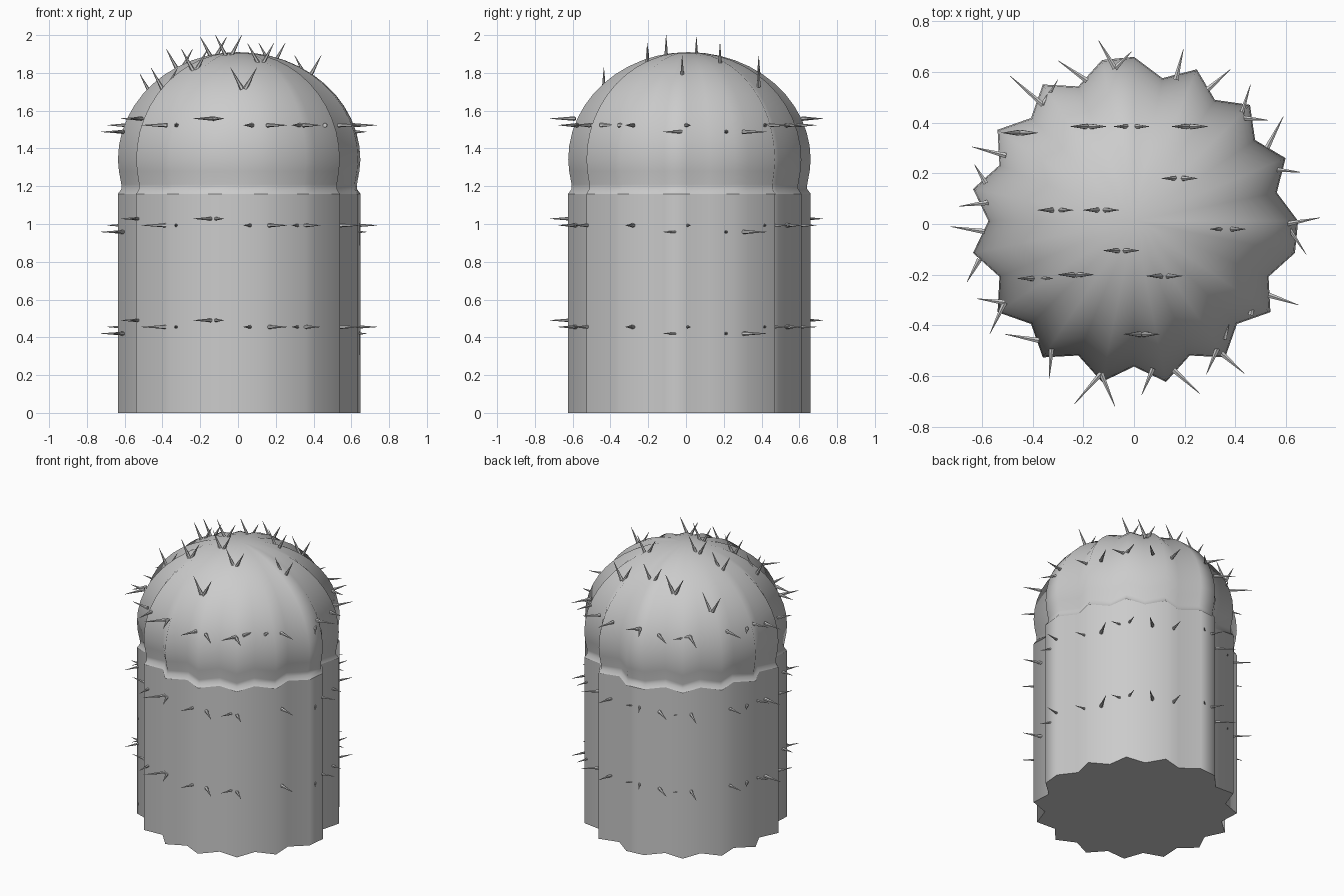
import bpy, bmesh, math
from mathutils import Vector

if "Cube" in bpy.data.objects:
    bpy.data.objects.remove(bpy.data.objects["Cube"])

CY = 0.012            # body axis offset in y
PEAK, VALLEY, N = 0.648, 0.575, 32


def rib_radius(i):
    # rib rhythm is shifted by one step in the back right quarter
    if i <= 8:
        return PEAK if i % 2 == 0 else VALLEY
    return PEAK if i % 2 else VALLEY


# ribbed body: (scale, z) profile with collar, then a dome
profile = [(1, 0), (1, 0.6), (1, 1.16), (0.972, 1.185), (0.972, 1.21), (0.992, 1.28)]
DOME_Z, DOME_H = 1.34, 0.57
for k in range(12):
    a = math.pi / 2 * k / 12
    profile.append((math.cos(a), DOME_Z + DOME_H * math.sin(a)))

bm = bmesh.new()
rings = []
for s, z in profile:
    ring = []
    for i in range(N):
        a = 2 * math.pi * i / N
        r = rib_radius(i) * s
        ring.append(bm.verts.new((r * math.cos(a), CY + r * math.sin(a), z)))
    rings.append(ring)
for lo, hi in zip(rings, rings[1:]):
    for i in range(N):
        j = (i + 1) % N
        bm.faces.new((lo[i], lo[j], hi[j], hi[i])).smooth = True
top = bm.verts.new((0, CY, DOME_Z + DOME_H))
base = bm.verts.new((0, CY, 0))
for i in range(N):
    j = (i + 1) % N
    bm.faces.new((rings[-1][i], rings[-1][j], top)).smooth = True
    bm.faces.new((rings[0][j], rings[0][i], base))
# crisp base rim and collar edge
for ring in (rings[0], rings[2]):
    for i in range(N):
        bm.edges.get((ring[i], ring[(i + 1) % N])).smooth = False
me = bpy.data.meshes.new("cactus_body")
bm.to_mesh(me)
bm.free()
bpy.context.collection.objects.link(bpy.data.objects.new("cactus_body", me))


# spines: thin cones from root to tip
def add_spine(bm, root, tip, r=0.012):
    root, tip = Vector(root), Vector(tip)
    d = tip - root
    m = d.to_track_quat('Z', 'Y').to_matrix().to_4x4()
    m.translation = (root + tip) / 2
    bmesh.ops.create_cone(bm, cap_ends=True, segments=6, radius1=r,
                          radius2=0.001, depth=d.length, matrix=m)


def spine_object(name, spines):
    bm = bmesh.new()
    for root, tip in spines:
        add_spine(bm, root, tip)
    me = bpy.data.meshes.new(name)
    bm.to_mesh(me)
    bm.free()
    bpy.context.collection.objects.link(bpy.data.objects.new(name, me))


# side spines in plan: root x, y, tip x, y; grouped by height offset
level = [
    (0.075, -0.57, 0.03, -0.675), (0.155, -0.575, 0.26, -0.67),
    (-0.325, -0.485, -0.335, -0.61), (-0.375, -0.46, -0.51, -0.435),
    (-0.575, 0.085, -0.69, 0.07), (-0.585, 0.16, -0.63, 0.235),
    (-0.505, 0.27, -0.64, 0.305), (-0.36, 0.47, -0.49, 0.585),
    (-0.36, 0.47, -0.30, 0.57), (-0.185, 0.565, -0.30, 0.645),
    (0.165, 0.57, 0.195, 0.69), (0.29, 0.53, 0.38, 0.61),
    (0.42, 0.42, 0.46, 0.55), (0.42, 0.42, 0.53, 0.41),
    (0.60, 0.0, 0.735, 0.025), (0.46, -0.36, 0.485, -0.26),
    (0.53, -0.28, 0.65, -0.32), (0.345, -0.51, 0.435, -0.59),
    (0.33, -0.49, 0.285, -0.595), (0.355, -0.455, 0.385, -0.33),
]
raised = [
    (-0.13, -0.59, -0.235, -0.71), (-0.13, -0.59, -0.075, -0.72),
    (-0.51, -0.31, -0.57, -0.435), (-0.51, -0.31, -0.62, -0.295),
    (-0.075, 0.615, -0.14, 0.725), (-0.075, 0.615, -0.01, 0.68),
]
lowered = [
    (-0.61, -0.14, -0.66, -0.23), (-0.59, -0.03, -0.725, -0.01),
    (0.60, 0.0, 0.68, -0.12), (0.525, 0.30, 0.59, 0.425),
    (0.555, 0.215, 0.655, 0.205),
]
for name, z in (("lower_spines", 0.455), ("middle_spines", 0.993), ("upper_spines", 1.523)):
    spines = []
    for group, dz in ((level, 0), (raised, 0.035), (lowered, -0.035)):
        for x0, y0, x1, y1 in group:
            spines.append(((x0, y0, z + dz), (x1, y1, z + dz)))
    spine_object(name, spines)

# upright V pairs on the dome
crown = [(-0.45, 0.36), (-0.18, 0.385), (-0.01, 0.385), (0.22, 0.385), (0.18, 0.18),
         (-0.31, 0.055), (-0.13, 0.055), (0.37, -0.02), (-0.05, -0.105),
         (-0.39, -0.215), (-0.23, -0.2), (0.12, -0.205), (0.03, -0.435)]
spines = []
for x, y in crown:
    r = min(math.hypot(x, y - CY) / 0.62, 1)
    z = max(DOME_Z + DOME_H * math.sqrt(1 - r * r) - 0.02, 1.68)
    tip_z = min(z + 0.115, 2.0)
    if (x, y) == (-0.05, -0.105):
        tip_z = 2.0
    for s in (-1, 1):
        spines.append(((x + 0.008 * s, y, z), (x + 0.07 * s, y, tip_z)))
spine_object("crown_spines", spines)
